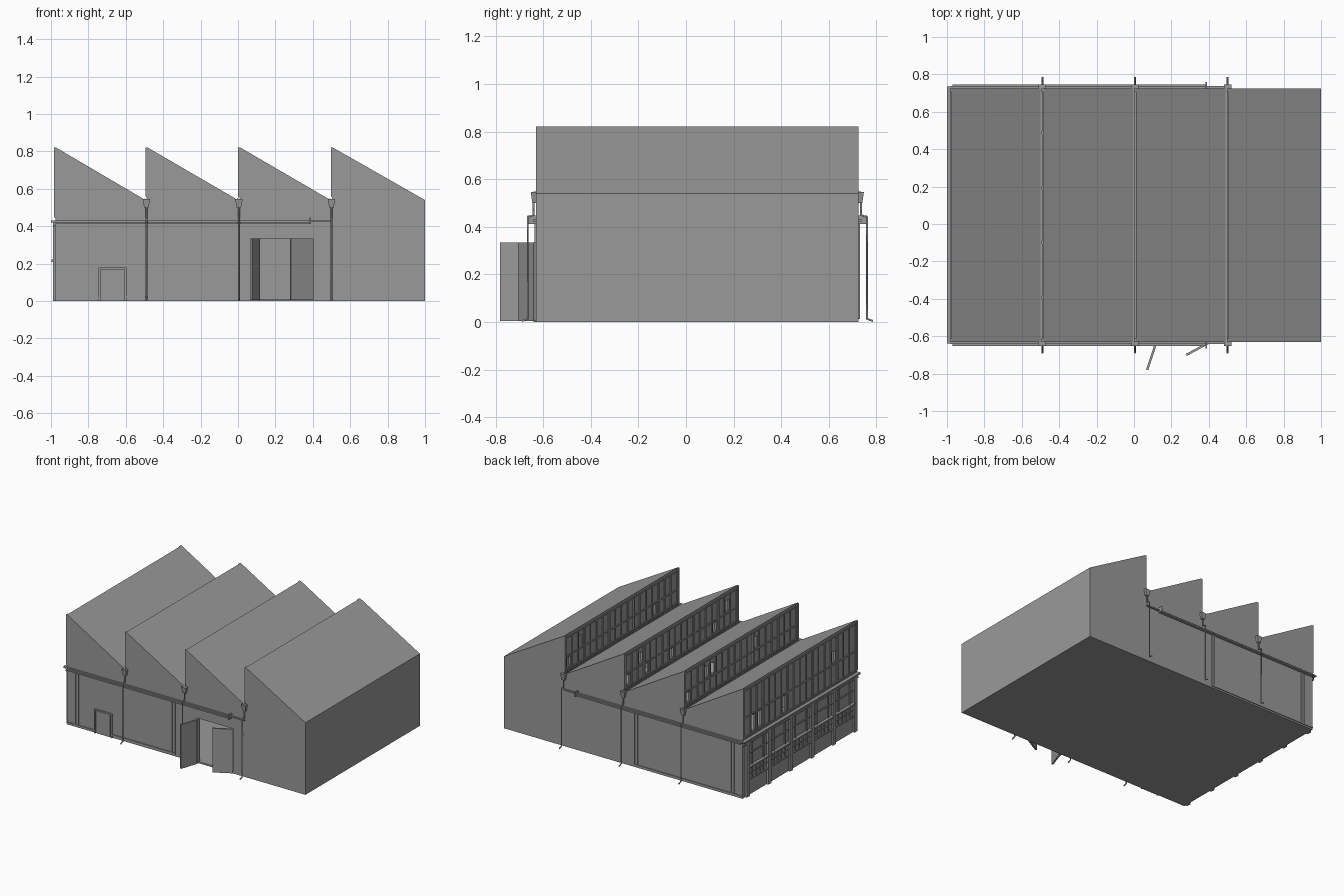
import bpy, bmesh, math, random
from mathutils import Vector, Matrix

if "Cube" in bpy.data.objects:
    bpy.data.objects.remove(bpy.data.objects["Cube"], do_unlink=True)
random.seed(4)

grey = bpy.data.materials.new("plain grey")
grey.use_nodes = True
colour = (0.32, 0.32, 0.32, 1)
grey.diffuse_color = colour
grey.node_tree.nodes["Principled BSDF"].inputs["Base Color"].default_value = colour

FRONT, BACK = -0.63, 0.725
PEAKS = [-0.975, -0.485, 0.01, 0.505]
VALLEYS = [-0.495, 0.0, 0.495, 1.0]
EAVE, RIDGE = 0.54, 0.822


def finish(name, bm):
    bmesh.ops.recalc_face_normals(bm, faces=bm.faces)
    mesh = bpy.data.meshes.new(name)
    bm.to_mesh(mesh)
    bm.free()
    mesh.materials.append(grey)
    ob = bpy.data.objects.new(name, mesh)
    bpy.context.collection.objects.link(ob)
    return ob


def boxes(name, spans):
    """One object made of boxes, each given as (x0, x1, y0, y1, z0, z1)."""
    bm = bmesh.new()
    for x0, x1, y0, y1, z0, z1 in spans:
        m = Matrix.Translation(((x0 + x1) / 2, (y0 + y1) / 2, (z0 + z1) / 2))
        m = m @ Matrix.Diagonal((abs(x1 - x0), abs(y1 - y0), abs(z1 - z0), 1))
        bmesh.ops.create_cube(bm, size=1, matrix=m)
    return finish(name, bm)


def prism(name, outline, y0, y1):
    """Extrude an (x, z) outline along y."""
    bm = bmesh.new()
    face = bm.faces.new([bm.verts.new((x, y0, z)) for x, z in outline])
    new = bmesh.ops.extrude_face_region(bm, geom=[face])["geom"]
    verts = [v for v in new if isinstance(v, bmesh.types.BMVert)]
    bmesh.ops.translate(bm, verts=verts, vec=(0, y1 - y0, 0))
    return finish(name, bm)


def cut(target, cutter):
    mod = target.modifiers.new("cut", "BOOLEAN")
    mod.operation, mod.solver, mod.object = "DIFFERENCE", "EXACT", cutter
    bpy.context.view_layer.objects.active = target
    bpy.ops.object.modifier_apply(modifier=mod.name)
    bpy.data.objects.remove(cutter, do_unlink=True)


def pipe(name, points, radius):
    curve = bpy.data.curves.new(name, "CURVE")
    curve.dimensions = "3D"
    curve.bevel_depth, curve.bevel_resolution = radius, 1
    curve.use_fill_caps = True
    spline = curve.splines.new("POLY")
    spline.points.add(len(points) - 1)
    for p, co in zip(spline.points, points):
        p.co = (*co, 1)
    curve.materials.append(grey)
    ob = bpy.data.objects.new(name, curve)
    bpy.context.collection.objects.link(ob)


# Sawtooth hall, hollow inside
outer, inner = [(PEAKS[0], 0)], [(PEAKS[0] + 0.015, 0.01)]
for i, (p, v) in enumerate(zip(PEAKS, VALLEYS)):
    if i:
        outer.append((p, EAVE))
        inner.append((p + 0.015, EAVE - 0.025))
    end = 0.015 if i == 3 else 0
    outer += [(p, RIDGE), (v, EAVE)]
    inner += [(p + 0.015, RIDGE - 0.03), (v - end, EAVE - 0.022)]
outer.append((VALLEYS[-1], 0))
inner.append((VALLEYS[-1] - 0.015, 0.01))
hall = prism("hall", outer, FRONT, BACK)
cut(hall, prism("cavity", inner, FRONT + 0.015, BACK - 0.015))

# Clerestory layout: columns of panes along y, two rows, some left open
COLS = 18
step = (BACK - FRONT - 0.04) / COLS
edges = [FRONT + 0.02 + step * i for i in range(COLS + 1)]
openings = [(0.115, 0.40, FRONT - 0.05, FRONT + 0.05, 0.012, 0.335)]
bars = []
for i, p in enumerate(PEAKS):
    low = 0.45 if i == 0 else EAVE + 0.02
    mid, high = low + (0.80 - low) * 0.42, 0.80
    for a, b in zip(edges, edges[1:]):
        row = random.choice([0, 0, 0, 0, 1, 2])
        if row:
            z0, z1 = (low, mid) if row == 1 else (mid, mid + 0.11)
            openings.append((p - 0.03, p + 0.03, a + 0.016, b - 0.016, z0 + 0.015, z1 - 0.015))
    # Frame rails and mullions
    bars += [(p - 0.006, p, FRONT, BACK, z - 0.005, z + 0.005) for z in (low, mid, high)]
    bars += [(p - 0.006, p, y - 0.004, y + 0.004, low, high) for y in edges]
    bars += [(p - 0.009, p, y - 0.009, y + 0.009, low, RIDGE - 0.002)
             for y in (FRONT + 0.009, BACK - 0.009)]
    bars += [(p - 0.009, p, y - 0.008, y + 0.008, low, high) for y in edges[3:-1:4]]
cut(hall, boxes("openings", openings))
boxes("clerestory_frames", bars)

# Valley gutters with raised lips, running past both walls
lips = []
for v, p in zip(VALLEYS, PEAKS[1:]):
    lips += [(v - 0.005, v, FRONT - 0.01, BACK + 0.01, EAVE - 0.01, EAVE + 0.008),
             (p - 0.003, p, FRONT - 0.01, BACK + 0.01, EAVE - 0.01, EAVE + 0.008)]
boxes("valley_gutters", lips)

# Rainwater hoppers and downpipes on both long walls
for wall, s, side in ((FRONT, -1, "front"), (BACK, 1, "back")):
    for v, number in zip(VALLEYS[:3], "123"):
        x = v + 0.005
        bm = bmesh.new()
        m = Matrix.Translation((x, wall + s * 0.011, EAVE - 0.017)) @ Matrix.Diagonal((0.04, 0.022, 0.046, 1))
        bmesh.ops.create_cube(bm, size=1, matrix=m)
        for vert in bm.verts:
            if vert.co.z < EAVE - 0.02:
                vert.co.x = x + (vert.co.x - x) * 0.6
                vert.co.y = wall + (vert.co.y - wall) * 0.7
        finish(f"{side}_hopper_{number}", bm)
        pipe(f"{side}_downpipe_{number}",
             [(x, wall + s * d, z) for d, z in
              ((0.01, 0.50), (0.01, 0.45), (0.035, 0.44), (0.035, 0.014), (0.06, 0.005))], 0.005)

    # String course with the service pipe under it and its end bracket
    boxes(f"{side}_string_course", [(-0.985, 0.5, wall, wall + s * 0.012, 0.422, 0.431),
                                    (-0.97, 0.39, wall, wall + s * 0.022, 0.412, 0.422),
                                    (0.383, 0.391, wall, wall + s * 0.035, 0.412, 0.448)])

    # Raised mouldings round the wall bay
    t = wall + s * 0.006
    strips = [(x - 0.005, x + 0.005, wall, t, 0.012, 0.415) for x in (-0.905, -0.88, -0.105, -0.082)]
    if side == "front":
        strips += [(-0.975, -0.745, wall, t, 0.01, 0.02), (-0.6, -0.08, wall, t, 0.016, 0.026)]
        strips += [(x - 0.005, x + 0.005, wall, t + s * 0.004, 0, 0.18) for x in (-0.74, -0.602)]
        strips.append((-0.745, -0.597, wall, t + s * 0.004, 0.17, 0.18))
    else:
        strips.append((-0.975, -0.08, wall, t, 0.012, 0.022))
    boxes(f"{side}_mouldings", strips)

# Small side door inside its frame
boxes("small_door", [(-0.725, -0.617, FRONT - 0.003, FRONT, 0, 0.165)])

# Left end wall: pilasters, ledges and window strips
X = PEAKS[0]
piers = [0.675 - 0.255 * i for i in range(6)]
boxes("end_pilasters", [(X - 0.015, X, y - 0.017, y + 0.017, 0, 0.42) for y in piers])
boxes("end_ledges", [(X - 0.025, X, FRONT - 0.01, BACK + 0.01, 0.42, 0.432),
                     (X - 0.015, X, FRONT, BACK, 0.395, 0.405)])
sills, panes = [], []
for a, b in zip(piers[1:], piers):
    a, b = a + 0.017, b - 0.017
    sills += [(X - 0.022, X, a, b, 0.21, 0.222), (X - 0.01, X, a, b, 0.115, 0.123)]
    for k in range(1, 5):
        y = a + (b - a) * k / 5
        panes.append((X - 0.008, X, y - 0.003, y + 0.003, 0.12, 0.21))
        if k in (1, 4):
            panes.append((X - 0.008, X, y - 0.004, y + 0.004, 0.222, 0.395))
    panes.append((X - 0.008, X, a, b, 0.163, 0.169))
    panes.append((X - 0.008, X, a, b, 0.31, 0.318))
boxes("end_sills", sills)
boxes("end_window_bars", panes)

# Pair of open doors at the entrance
for name, hinge, tip in (("left_hand_door", (0.112, -0.655), (0.07, -0.78)),
                         ("right_hand_door", (0.40, -0.635), (0.28, -0.70))):
    h, d = Vector(hinge), Vector(tip) - Vector(hinge)
    leaf = boxes(name, [(0, d.length, -0.006, 0.006, 0.005, 0.335)])
    leaf.location = (h.x, h.y, 0)
    leaf.rotation_euler.z = math.atan2(d.y, d.x)
boxes("door_jamb", [(0.105, 0.117, FRONT - 0.025, FRONT, 0.005, 0.335)])
